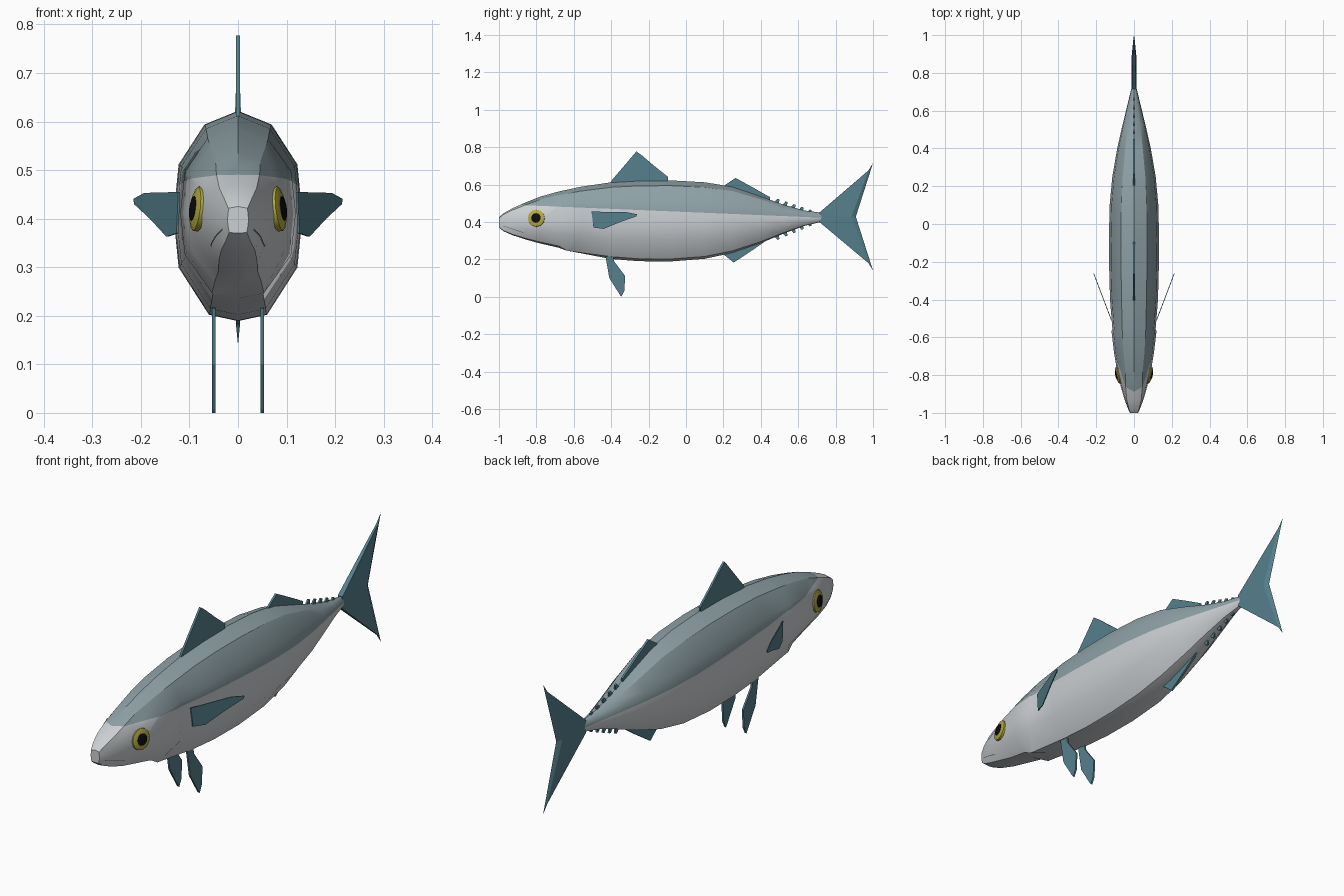
import bpy, bmesh, math
from mathutils import Vector
from mathutils.bvhtree import BVHTree

if "Cube" in bpy.data.objects:
    bpy.data.objects.remove(bpy.data.objects["Cube"])


def material(name, rgb):
    m = bpy.data.materials.new(name)
    m.diffuse_color = (*rgb, 1)
    m.use_nodes = True
    m.node_tree.nodes["Principled BSDF"].inputs["Base Color"].default_value = m.diffuse_color
    return m


SILVER = material("silver", (0.60, 0.63, 0.65))
BACK = material("blue grey", (0.27, 0.355, 0.38))
FIN = material("teal", (0.09, 0.215, 0.265))
YELLOW = material("yellow", (0.45, 0.40, 0.05))
BLACK = material("black", (0.004, 0.004, 0.004))
CREASE = material("dark grey", (0.16, 0.17, 0.18))


def finish(name, bm, *mats, smooth=None):
    bmesh.ops.recalc_face_normals(bm, faces=bm.faces)
    me = bpy.data.meshes.new(name)
    bm.to_mesh(me)
    bm.free()
    ob = bpy.data.objects.new(name, me)
    bpy.context.collection.objects.link(ob)
    for m in mats:
        me.materials.append(m)
    if smooth:
        bpy.ops.object.select_all(action='DESELECT')
        ob.select_set(True)
        bpy.context.view_layer.objects.active = ob
        bpy.ops.object.shade_smooth_by_angle(angle=math.radians(smooth))
    return ob


# Body: rings of (y, top z, bottom z, half width, gill step)
RINGS = [(-1.0, .425, .37, .022, 0), (-.975, .447, .35, .033, 0),
         (-.93, .472, .33, .050, 0), (-.86, .503, .307, .070, 0),
         (-.78, .535, .285, .089, 0), (-.68, .563, .262, .106, 0),
         (-.568, .587, .236, .119, 0), (-.556, .589, .234, .120, 1),
         (-.40, .612, .202, .127, 0), (-.25, .621, .190, .131, 0),
         (-.08, .622, .189, .133, 0), (.1, .612, .203, .129, 0),
         (.25, .588, .235, .115, 0), (.4, .537, .287, .089, 0),
         (.52, .493, .337, .062, 0), (.63, .462, .378, .035, 0),
         (.73, .448, .402, .011, 0)]
# Half section, top to bottom: (width factor, height factor)
SECTION = [(0, 1), (.52, .935), (.92, .745), (1, .5), (.92, .255), (.45, .03), (0, 0)]

bm = bmesh.new()
loops = []
for y, top, bot, hw, step in RINGS:
    blunt = max(0, (-.8 - y) / .2)
    half = []
    for i, (u, v) in enumerate(SECTION):
        if i in (1, 5):
            u += .38 * blunt
        if step and 2 <= i <= 5:
            u *= .955
        shift = -.07 if i == 5 and -.6 < y < -.5 else 0   # gill edge sweeps forward below
        half.append(Vector((u * hw, y + shift, bot + v * (top - bot))))
    ring = half + [Vector((-p.x, p.y, p.z)) for p in half[-2:0:-1]]
    loops.append([bm.verts.new(p) for p in ring])
n = len(loops[0])
for a, b in zip(loops, loops[1:]):
    for i in range(n):
        j = (i + 1) % n
        bm.faces.new((a[i], a[j], b[j], b[i]))
bm.faces.new(loops[0])
bm.faces.new(loops[-1])
surface = BVHTree.FromBMesh(bm)

# Split the dark back from the silver flanks along a sloping plane
point, normal = Vector((0, -.9, .491)), Vector((0, .042, 1)).normalized()
bmesh.ops.bisect_plane(bm, geom=bm.verts[:] + bm.edges[:] + bm.faces[:],
                       plane_co=point, plane_no=normal)
for f in bm.faces:
    f.material_index = int((f.calc_center_median() - point).dot(normal) > 0)
finish("body", bm, SILVER, BACK, smooth=32)


def on_body(y, z, side=1):
    hit = surface.ray_cast(Vector((side, y, z)), Vector((-side, 0, 0)))
    return hit[0], (hit[1] if hit[1].x * side > 0 else -hit[1])


# Flat fins: outline in (y, z), x from a function, constant thickness
def fin(name, outline, thick=.009, x_at=lambda y: 0):
    bm = bmesh.new()
    sides = [[bm.verts.new((x_at(y) + s * thick / 2, y, z)) for y, z in outline]
             for s in (-1, 1)]
    bm.faces.new(sides[0])
    bm.faces.new(sides[1][::-1])
    for i in range(len(outline)):
        j = (i + 1) % len(outline)
        bm.faces.new((sides[0][i], sides[0][j], sides[1][j], sides[1][i]))
    return finish(name, bm, FIN)


fin("front_dorsal_fin", [(-.41, .60), (-.395, .625), (-.265, .777), (-.235, .755),
                         (-.17, .70), (-.095, .64), (-.10, .60)])
fin("rear_dorsal_fin", [(.19, .57), (.195, .588), (.265, .635), (.36, .583),
                        (.45, .532), (.445, .50), (.3, .55)])
fin("anal_fin", [(.19, .235), (.255, .183), (.35, .245), (.44, .308), (.44, .33), (.3, .28)])

# Finlets above and below the tail stalk
for i in range(5):
    y = .487 + .043 * i
    top = .506 - (y - .487) * .33
    bot = .322 + (y - .487) * .42
    for name, z, d in (("upper_finlet", top, 1), ("lower_finlet", bot, -1)):
        fin(f"{name}_{i + 1}", [(y - .016, z - .025 * d), (y - .012, z + .002 * d),
                                (y + .002, z + .018 * d), (y + .013, z + .014 * d),
                                (y + .006, z - .025 * d)], .007)

# Paired fins
for s, label in ((1, "right"), (-1, "left")):
    fin(f"{label}_pectoral_fin", [(-.505, .455), (-.495, .37), (-.44, .363), (-.35, .40),
                                  (-.265, .43), (-.262, .441), (-.32, .453)], .004,
        lambda y, s=s: s * (.121 + (y + .505) * .38))
    fin(f"{label}_pelvic_fin", [(-.43, .215), (-.41, .10), (-.352, .008), (-.345, 0),
                                (-.33, .03), (-.325, .11), (-.385, .19), (-.39, .225)],
        .008, lambda y, s=s: s * .05)

# Tail fin: thick in the middle, thin at the tips and trailing edge
bm = bmesh.new()
root_t, root_b = (.715, .452), (.715, .398)
tip_t, tip_b, notch = [bm.verts.new((0, y, z)) for y, z in
                       ((1.0, .715), (1.0, .14), (.908, .428))]
mid = {}
for s in (-1, 1):
    mid[s] = [bm.verts.new((s * w, y, z)) for w, y, z in
              ((.012, *root_t), (.012, *root_b), (.013, .885, .428),
               (.004, .975, .675), (.004, .975, .18))]
    rt, rb, c, ut, ub = mid[s]
    for f in ((rt, c, ut), (rt, rb, c), (rb, ub, c), (ut, c, notch, tip_t), (ub, tip_b, notch, c)):
        bm.faces.new(f)
a, b = mid[-1], mid[1]
for f in ((a[0], a[1], b[1], b[0]), (a[0], b[0], b[3], a[3]), (a[1], a[4], b[4], b[1]),
          (a[3], b[3], tip_t), (a[4], tip_b, b[4])):
    bm.faces.new(f)
finish("tail_fin", bm, FIN)


# Eye parts: shallow domes lying on the head
def dome(name, center, axis, radius, height, mat):
    bm = bmesh.new()
    q = axis.to_track_quat('Z', 'Y')
    rows = []
    for r, h in ((1, -.5), (1, .4), (.7, .85)):
        rows.append([bm.verts.new(center + q @ Vector((radius * r * math.cos(t), radius * r * math.sin(t),
                                                       height * h)))
                     for t in [math.tau * k / 12 for k in range(12)]])
    for p, r in zip(rows, rows[1:]):
        for k in range(12):
            bm.faces.new((p[k], p[(k + 1) % 12], r[(k + 1) % 12], r[k]))
    bm.faces.new(rows[0])
    bm.faces.new(rows[-1])
    finish(name, bm, mat, smooth=40)


for s, label in ((1, "right"), (-1, "left")):
    pos, _ = on_body(-.80, .42, s)
    axis = Vector((s, -.22, .12)).normalized()
    dome(f"{label}_eye", pos, axis, .046, .012, YELLOW)
    dome(f"{label}_pupil", pos + axis * .009, axis, .026, .006, BLACK)

    # Mouth crease
    bm = bmesh.new()
    rows = []
    for k in range(8):
        y, z = -.975 + .015 * k, .378 - .005 * k
        rows.append([bm.verts.new(on_body(y, z + d, s)[0] + Vector((s * .0015, 0, 0)))
                     for d in (.0015, -.0015)])
    for p, r in zip(rows, rows[1:]):
        bm.faces.new((p[0], p[1], r[1], r[0]))
    finish(f"{label}_mouth_crease", bm, CREASE)
